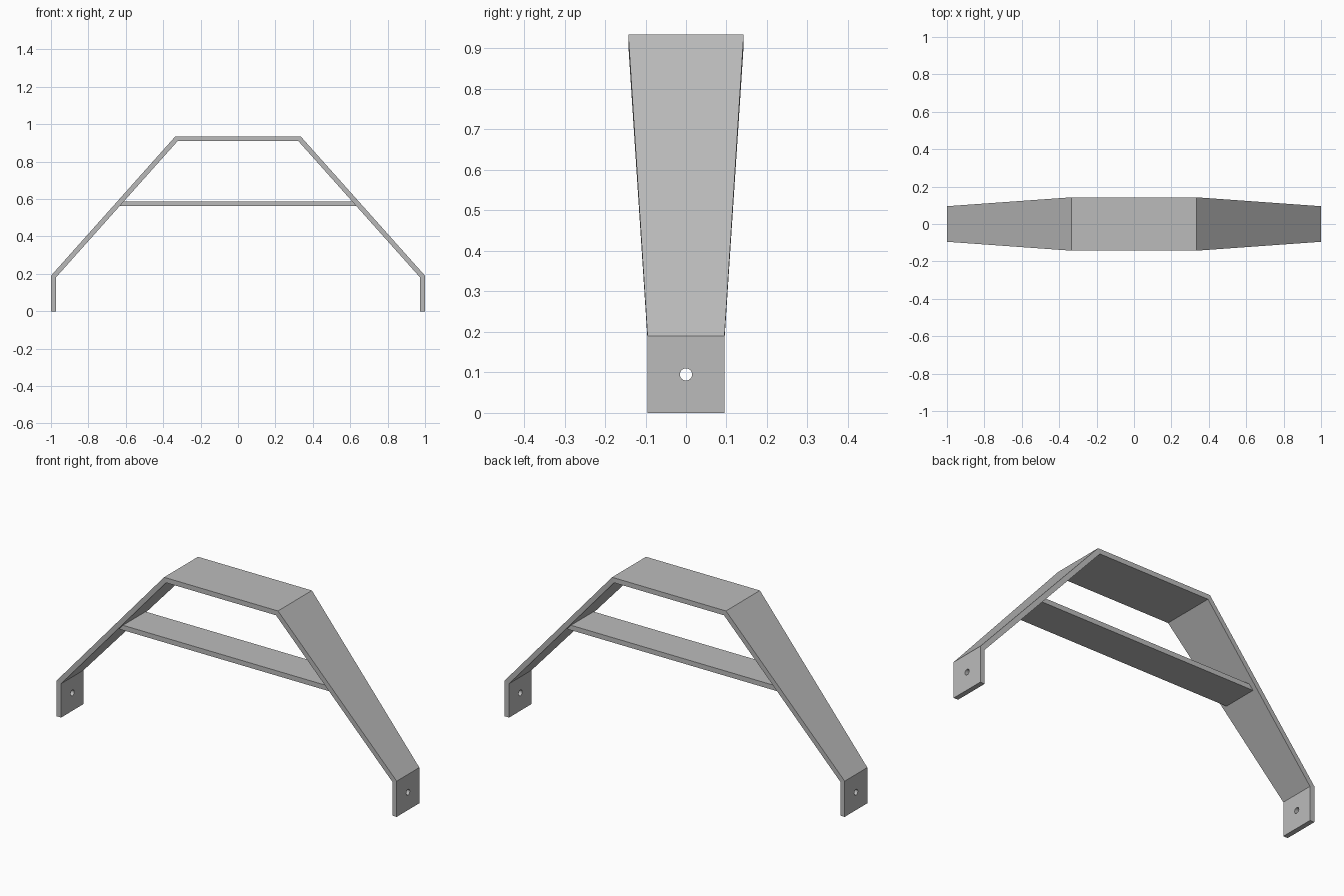
import bpy, bmesh, math

if "Cube" in bpy.data.objects:
    bpy.data.objects.remove(bpy.data.objects["Cube"], do_unlink=True)

grey = bpy.data.materials.new("plain grey")
grey.use_nodes = True
COLOR = (0.5, 0.5, 0.5, 1)
grey.diffuse_color = COLOR
grey.node_tree.nodes["Principled BSDF"].inputs["Base Color"].default_value = COLOR

T = 0.026            # plate thickness
FOOT_Z, TOP_Z, TOP_X = 0.19, 0.935, 0.335
FOOT_W, TOP_W = 0.095, 0.1425
slope = math.atan2(TOP_Z - FOOT_Z, 1 - TOP_X)
top_miter = T * math.tan(slope / 2)
foot_miter = T * math.tan((math.pi / 2 - slope) / 2)


def make_strip(name, stations):
    """Plate swept through stations of (outer x, outer z, inner x, inner z, half width)."""
    bm = bmesh.new()
    rings = [[bm.verts.new(p) for p in ((ox, -w, oz), (ox, w, oz), (ix, w, iz), (ix, -w, iz))]
             for ox, oz, ix, iz, w in stations]
    for a, b in zip(rings, rings[1:]):
        for i in range(4):
            j = (i + 1) % 4
            bm.faces.new((a[i], a[j], b[j], b[i]))
    bm.faces.new(rings[0])
    bm.faces.new(rings[-1])
    bmesh.ops.recalc_face_normals(bm, faces=bm.faces)
    mesh = bpy.data.meshes.new(name)
    bm.to_mesh(mesh)
    bm.free()
    mesh.materials.append(grey)
    obj = bpy.data.objects.new(name, mesh)
    bpy.context.collection.objects.link(obj)
    return obj


def mirrored(half):
    return half + [(-ox, oz, -ix, iz, w) for ox, oz, ix, iz, w in reversed(half)]


# Bent strap: foot plates, sloping legs and flat top
strap = make_strip("bent_strap", mirrored([
    (1, 0, 1 - T, 0, FOOT_W),
    (1, FOOT_Z, 1 - T, FOOT_Z - foot_miter, FOOT_W),
    (TOP_X, TOP_Z, TOP_X - top_miter, TOP_Z - T, TOP_W),
]))

# Bolt hole through both foot plates
bpy.ops.mesh.primitive_cylinder_add(vertices=32, radius=0.015, depth=3,
                                    location=(0, 0, FOOT_Z / 2), rotation=(0, math.pi / 2, 0))
cutter = bpy.context.object
cutter.name = "bolt_hole_cutter"
cutter.hide_render = True
cutter.data.materials.append(grey)
hole = strap.modifiers.new("bolt_holes", 'BOOLEAN')
hole.operation = 'DIFFERENCE'
hole.solver = 'EXACT'
hole.object = cutter
bpy.context.view_layer.objects.active = strap
bpy.ops.object.modifier_apply(modifier=hole.name)
bpy.data.objects.remove(cutter, do_unlink=True)


# Cross brace, its ends cut to the slope of the legs
def leg_inner_x(z):
    return 1 - (z - FOOT_Z) / math.tan(slope) - T / math.sin(slope)


low, high = 0.562, 0.588
make_strip("cross_brace", mirrored([(leg_inner_x(high), high, leg_inner_x(low), low, FOOT_W)]))
